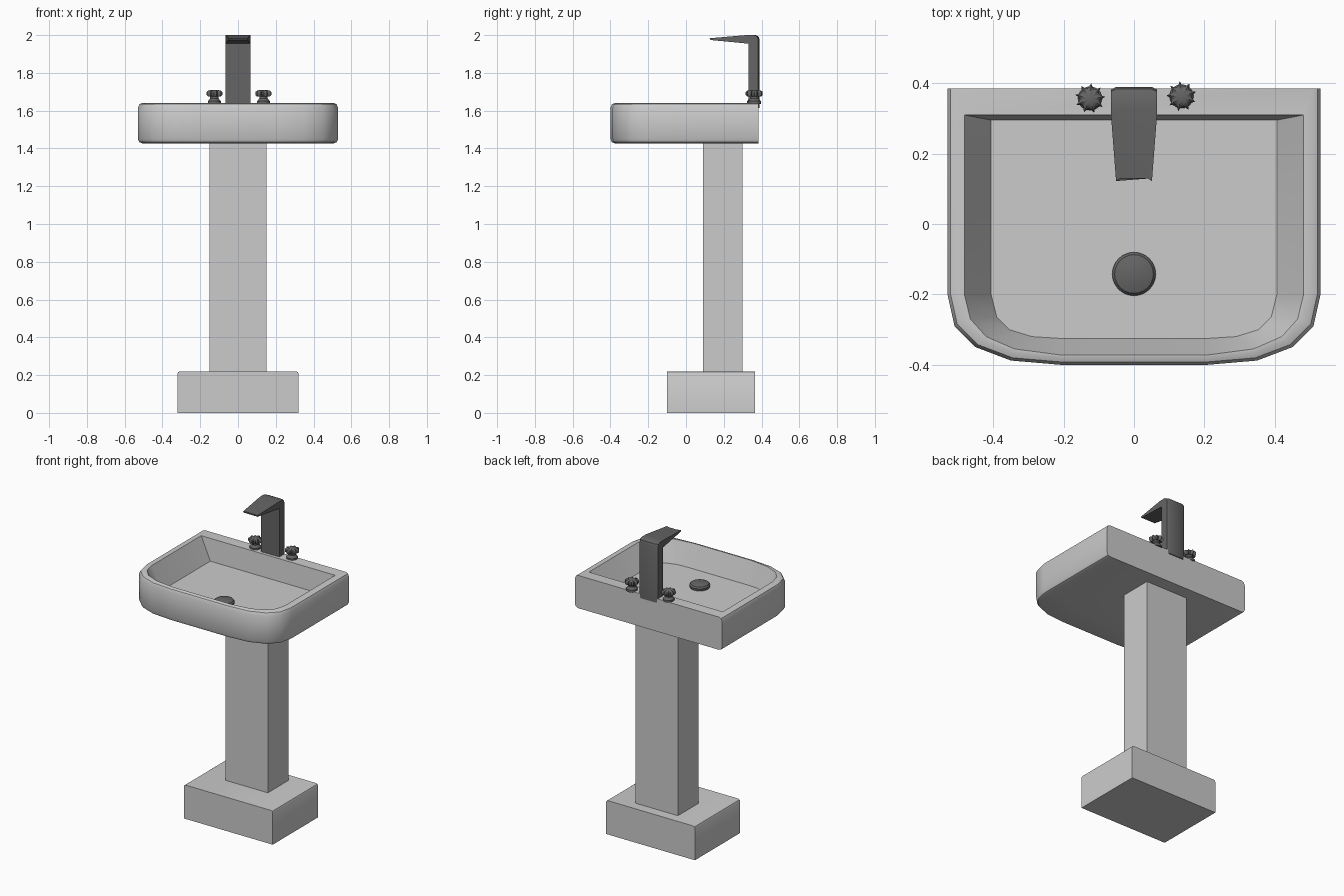
import bpy, bmesh, math

if "Cube" in bpy.data.objects:
    bpy.data.objects.remove(bpy.data.objects["Cube"])

chrome = bpy.data.materials.new("dark_metal")
chrome.diffuse_color = (0.13, 0.13, 0.13, 1)
chrome.use_nodes = True
chrome.node_tree.nodes["Principled BSDF"].inputs["Base Color"].default_value = chrome.diffuse_color


def loft(name, rings, mat=None, angle=35):
    """Skin a stack of equal-length point rings and cap both ends."""
    bm = bmesh.new()
    rows = [[bm.verts.new(p) for p in r] for r in rings]
    n = len(rows[0])
    for a, b in zip(rows, rows[1:]):
        for i in range(n):
            j = (i + 1) % n
            bm.faces.new((a[i], a[j], b[j], b[i]))
    bm.faces.new(rows[0][::-1])
    bm.faces.new(rows[-1])
    bmesh.ops.recalc_face_normals(bm, faces=bm.faces)
    me = bpy.data.meshes.new(name)
    bm.to_mesh(me)
    bm.free()
    ob = bpy.data.objects.new(name, me)
    bpy.context.collection.objects.link(ob)
    if mat:
        me.materials.append(mat)
    bpy.ops.object.select_all(action='DESELECT')
    bpy.context.view_layer.objects.active = ob
    ob.select_set(True)
    bpy.ops.object.shade_smooth_by_angle(angle=math.radians(angle))
    return ob


def rect(x, y0, y1, z):
    return [(-x, y0, z), (x, y0, z), (x, y1, z), (-x, y1, z)]


def circle(r, z, cx=0, cy=0, n=24):
    return [(cx + r * math.cos(2 * math.pi * i / n),
             cy + r * math.sin(2 * math.pi * i / n), z) for i in range(n)]


def outline(half, z, inset=0):
    """Mirror a right-hand half outline; inset the sides and front only."""
    pts = [(x * (1 - inset / 0.53), y if y > 0 else y * (1 - inset / 0.4), z)
           for x, y in half]
    return pts + [(-x, y, z) for x, y, z in reversed(pts)]


# Foot block and column
loft("foot_block", [rect(0.32, -0.10, 0.365, 0), rect(0.32, -0.10, 0.365, 0.208),
                    rect(0.316, -0.10, 0.365, 0.216), rect(0.308, -0.10, 0.365, 0.22)])
loft("column", [rect(0.152, 0.09, 0.30, 0.21), rect(0.152, 0.09, 0.30, 1.44)])

# Basin: outer shell, rounded rim, sloping bowl
outer = [(0.21, -0.40), (0.35, -0.388), (0.45, -0.35), (0.51, -0.29),
         (0.53, -0.20), (0.53, 0.385)]
mouth = [(0.21, -0.372), (0.34, -0.355), (0.42, -0.32), (0.465, -0.27),
         (0.482, -0.20), (0.482, 0.31)]
floor = [(0.21, -0.325), (0.29, -0.32), (0.355, -0.30), (0.39, -0.265),
         (0.406, -0.20), (0.406, 0.295)]
profile = [(1.427, 0.024), (1.433, 0.008), (1.45, 0), (1.615, 0),
           (1.634, 0.008), (1.64, 0.022)]
loft("basin", [outline(outer, z, i) for z, i in profile]
     + [outline(mouth, 1.64), outline(floor, 1.50)])

# Drain cap
loft("drain_cap", [circle(r, z, 0, -0.142) for r, z in
                   [(0.058, 1.495), (0.062, 1.515), (0.055, 1.524),
                    (0.03, 1.531), (0.006, 1.533)]], chrome)

# Tap: side profile as cross-sections swept up the stem and out along the spout
def section(w, front, back):
    return [(-w, *front), (w, *front), (w, *back), (w * 0.75, back[0] + 0.008, back[1]),
            (-w * 0.75, back[0] + 0.008, back[1]), (-w, *back)]


loft("tap", [section(0.066, (0.33, 1.615), (0.382, 1.615)),
             section(0.066, (0.33, 1.955), (0.382, 1.975)),
             section(0.066, (0.33, 1.955), (0.376, 1.992)),
             section(0.066, (0.33, 1.955), (0.36, 2.0)),
             section(0.066, (0.328, 1.955), (0.318, 2.0)),
             section(0.051, (0.13, 1.974), (0.122, 1.983))], chrome, 30)


# Tap handles: flared foot with a star-shaped grip
def star(cx, cy, z, scale, turn, points=9):
    out = []
    for i in range(points * 4):
        r = (0.043, 0.032, 0.029, 0.032)[i % 4] * scale
        a = turn + 2 * math.pi * i / (points * 4)
        out.append((cx + r * math.cos(a), cy + r * math.sin(a), z))
    return out


for side, cx, cy, turn in (("left", -0.125, 0.357, 0.1), ("right", 0.135, 0.363, 0.3)):
    loft(side + "_handle_foot", [circle(r, z, cx, cy) for r, z in
         [(0.034, 1.635), (0.034, 1.65), (0.022, 1.665), (0.022, 1.685)]], chrome)
    loft(side + "_handle_grip", [star(cx, cy, z, s, turn) for z, s in
         [(1.675, 0.8), (1.683, 1), (1.699, 1), (1.706, 0.8), (1.71, 0.4)]], chrome)
